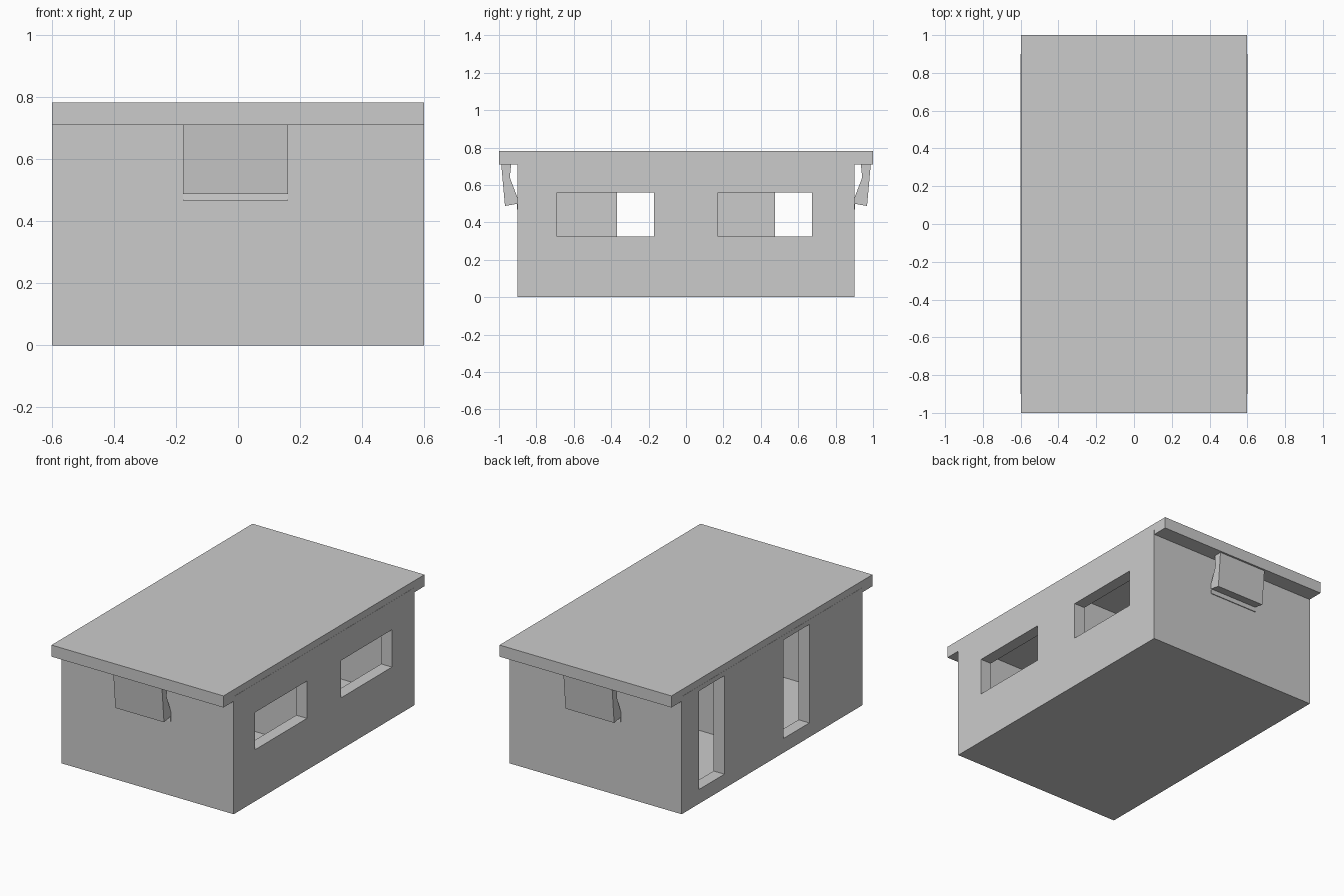
import bpy, bmesh
from mathutils import Vector

cube = bpy.data.objects.get("Cube")
if cube:
    bpy.data.objects.remove(cube, do_unlink=True)

grey = bpy.data.materials.new("plain_grey")
grey.use_nodes = True
color = (0.6, 0.6, 0.6, 1)
grey.diffuse_color = color
grey.node_tree.nodes["Principled BSDF"].inputs["Base Color"].default_value = color


def finish(name, bm):
    bmesh.ops.recalc_face_normals(bm, faces=bm.faces)
    mesh = bpy.data.meshes.new(name)
    bm.to_mesh(mesh)
    bm.free()
    mesh.materials.append(grey)
    obj = bpy.data.objects.new(name, mesh)
    bpy.context.collection.objects.link(obj)
    return obj


def box(name, low, high):
    low, high = Vector(low), Vector(high)
    bm = bmesh.new()
    bmesh.ops.create_cube(bm, size=1)
    for v in bm.verts:
        v.co = (low + high) / 2 + v.co * (high - low)
    return finish(name, bm)


def prism(name, profile, x0, x1, side):
    """Extrude a (y, z) profile along x; side mirrors it front to back."""
    bm = bmesh.new()
    face = bm.faces.new([bm.verts.new((x0, y * side, z)) for y, z in profile])
    ext = bmesh.ops.extrude_face_region(bm, geom=[face])
    moved = [g for g in ext["geom"] if isinstance(g, bmesh.types.BMVert)]
    bmesh.ops.translate(bm, verts=moved, vec=(x1 - x0, 0, 0))
    return finish(name, bm)


def cut(target, low, high):
    cutter = box("cutter", low, high)
    cutter.hide_render = True
    mod = target.modifiers.new("opening", 'BOOLEAN')
    mod.operation, mod.solver, mod.object = 'DIFFERENCE', 'EXACT', cutter
    bpy.context.view_layer.objects.active = target
    bpy.ops.object.modifier_apply(modifier=mod.name)
    bpy.data.objects.remove(cutter, do_unlink=True)


W, D, T = 0.6, 0.9, 0.075       # half width, half depth, wall thickness
ROOF_LOW, WALL_TOP, FLOOR = 0.71, 0.74, 0.07

# Walls with two rooms divided by a partition
walls = box("walls", (-W, -D, 0), (W, D, WALL_TOP))
for y0, y1 in ((-D + T, -T / 2), (T / 2, D - T)):
    cut(walls, (-W + T, y0, FLOOR), (W - T, y1, 1))

# Windows on one long side, doorways on the other
for y0, y1 in ((-0.69, -0.17), (0.17, 0.675)):
    cut(walls, (W - 0.2, y0, 0.325), (W + 0.1, y1, 0.56))
for y0, y1 in ((-0.37, -0.115), (0.475, 0.73)):
    cut(walls, (-W - 0.1, y0, 0.09), (-W + 0.2, y1, ROOF_LOW))

# Flat roof overhanging both ends
box("roof", (-W + 0.001, -1, ROOF_LOW), (W - 0.001, 1, 0.783))

# Hanging hoods under the eaves, with a small sloped ledge on the wall
hood = [(0.988, 0.712), (0.968, 0.488), (0.9, 0.5), (0.9, 0.53), (0.942, 0.64), (0.935, 0.712)]
ledge = [(0.895, 0.51), (0.902, 0.5), (0.905, 0.468), (0.895, 0.468)]
for end, side in (("front", -1), ("back", 1)):
    prism(end + "_hood", hood, -0.177, 0.162, side)
    prism(end + "_ledge", ledge, -0.177, 0.162, side)
